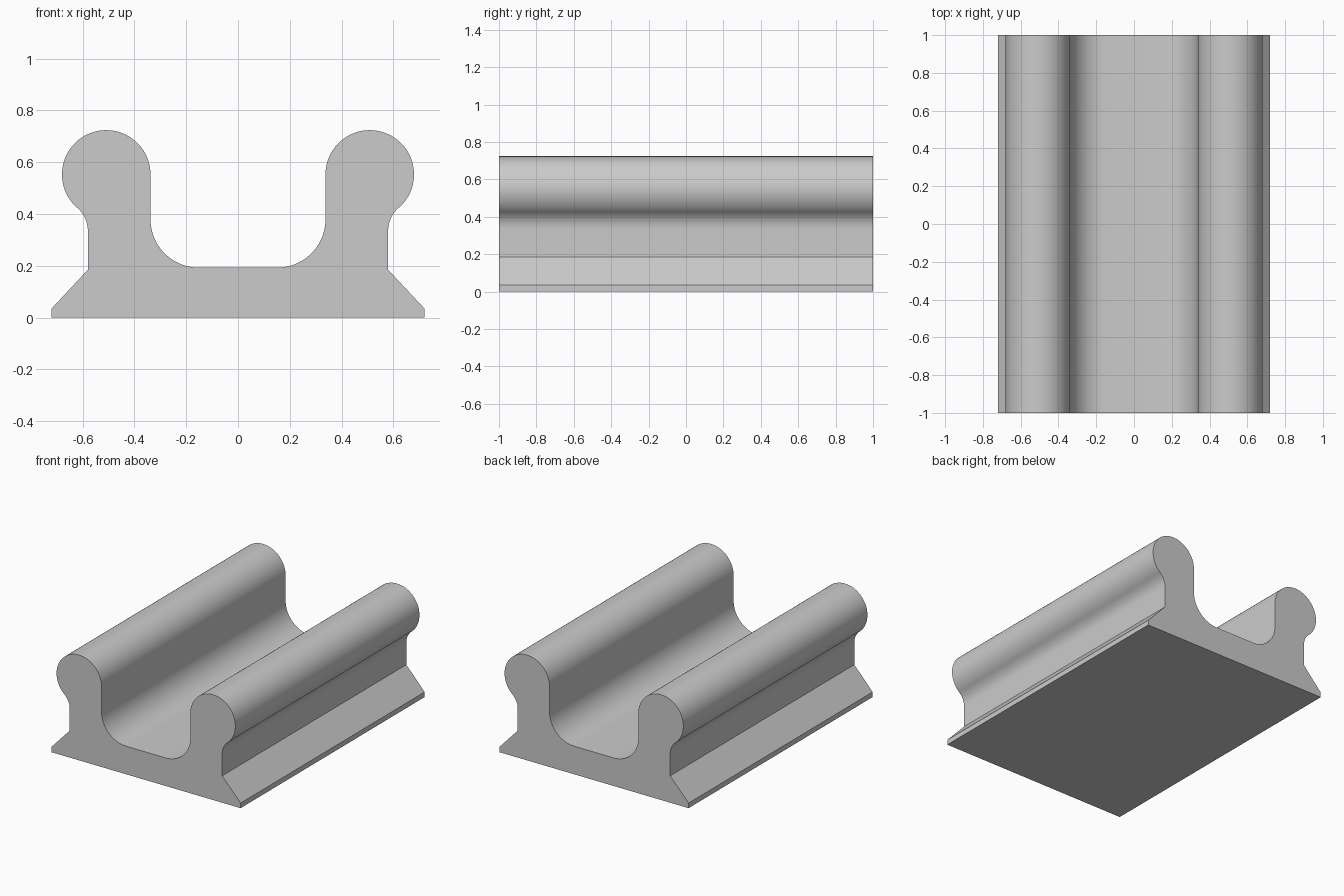
import bpy, bmesh
from math import sin, cos, atan2, hypot, pi, radians

cube = bpy.data.objects.get("Cube")
if cube:
    bpy.data.objects.remove(cube, do_unlink=True)


def arc(cx, cz, r, start, end, steps):
    """Points along an arc, from the start angle to the end angle."""
    angles = [start + (end - start) * i / steps for i in range(steps + 1)]
    return [(cx + r * cos(a), cz + r * sin(a)) for a in angles]


# Main dimensions
LENGTH = 2.0
BEAD_X, BEAD_Z, BEAD_R = 0.509, 0.553, 0.171
WALL_X = 0.58
INNER_X = BEAD_X - BEAD_R
FLOOR_Z, FLOOR_R = 0.193, 0.187
NECK_Z, NECK_R = 0.335, 0.118

# Angle at which the neck fillet meets the round bead
neck_x = WALL_X + NECK_R
meet = atan2(NECK_Z - BEAD_Z, neck_x - BEAD_X)

# Left half of the cross-section, from the foot up and over to the channel floor
half = [(0.72, 0), (0.72, 0.035), (WALL_X, 0.185)]
half += arc(neck_x, NECK_Z, NECK_R, pi, meet + pi, 12)
half += arc(BEAD_X, BEAD_Z, BEAD_R, meet, pi, 48)[1:]
half += arc(INNER_X - FLOOR_R, FLOOR_Z + FLOOR_R, FLOOR_R, 0, -pi / 2, 24)
profile = half + [(-x, z) for x, z in reversed(half)]

# Extrude the mirrored cross-section along the length
bm = bmesh.new()
end_cap = bm.faces.new([bm.verts.new((x, -LENGTH / 2, z)) for x, z in profile])
grown = bmesh.ops.extrude_face_region(bm, geom=[end_cap], use_keep_orig=True)
moved = [v for v in grown["geom"] if isinstance(v, bmesh.types.BMVert)]
bmesh.ops.translate(bm, verts=moved, vec=(0, LENGTH, 0))
bmesh.ops.recalc_face_normals(bm, faces=bm.faces)
mesh = bpy.data.meshes.new("channel_rail")
bm.to_mesh(mesh)
bm.free()
rail = bpy.data.objects.new("channel_rail", mesh)
bpy.context.collection.objects.link(rail)

# Plain grey material
grey = bpy.data.materials.new("plain_grey")
grey.use_nodes = True
colour = (0.6, 0.6, 0.6, 1)
grey.diffuse_color = colour
grey.node_tree.nodes["Principled BSDF"].inputs["Base Color"].default_value = colour
mesh.materials.append(grey)

# Smooth curves with crisp ends and corners
bpy.ops.object.select_all(action="DESELECT")
rail.select_set(True)
bpy.context.view_layer.objects.active = rail
bpy.ops.object.shade_smooth_by_angle(angle=radians(30))
